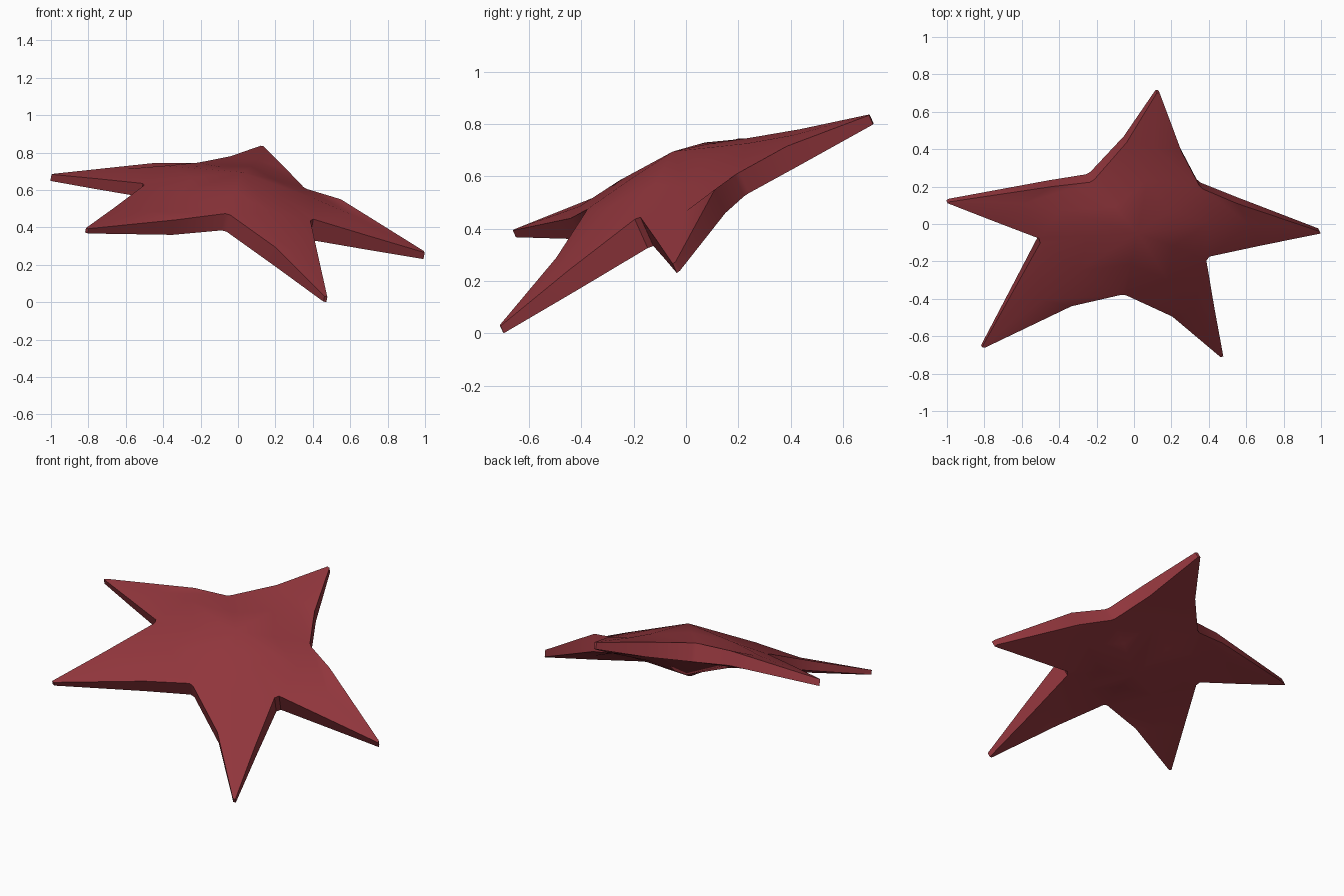
import bpy
import bmesh
from mathutils import Vector

cube = bpy.data.objects.get("Cube")
if cube:
    bpy.data.objects.remove(cube, do_unlink=True)

# One flat colour for the whole body
red = bpy.data.materials.new("dark_red")
colour = (0.28, 0.036, 0.045, 1)
red.diffuse_color = colour
red.use_nodes = True
red.node_tree.nodes["Principled BSDF"].inputs["Base Color"].default_value = colour

# Rim, counter-clockwise from above: x, y, top z, bottom z
# Each arm has four entries: tip, edge middle, notch, next arm's edge middle
rim = [
    (0.995, -0.045, 0.27, 0.235), (0.55, 0.11, 0.55, 0.46),
    (0.36, 0.195, 0.61, 0.53), (0.255, 0.385, 0.715, 0.635),
    (0.13, 0.70, 0.835, 0.80), (-0.04, 0.435, 0.78, 0.705),
    (-0.225, 0.23, 0.745, 0.65), (-0.44, 0.20, 0.745, 0.67),
    (-0.99, 0.115, 0.685, 0.65), (-0.75, 0.015, 0.66, 0.605),
    (-0.505, -0.09, 0.63, 0.56), (-0.655, -0.375, 0.51, 0.465),
    (-0.805, -0.66, 0.395, 0.37), (-0.335, -0.44, 0.44, 0.36),
    (-0.055, -0.38, 0.47, 0.38), (0.205, -0.495, 0.29, 0.20),
    (0.47, -0.71, 0.03, 0.002), (0.43, -0.45, 0.24, 0.165),
    (0.395, -0.185, 0.44, 0.33), (0.68, -0.115, 0.36, 0.285),
]
COUNT = len(rim)
UP = Vector((0, 0, 1))

bm = bmesh.new()


def rim_points(top):
    """Rim positions; the walls lean with the tilt of the body."""
    points = []
    for x, y, high, low in rim:
        drop = 0 if top else high - low
        points.append(Vector((x - 0.2 * drop, y + 0.45 * drop, high - drop)))
    return points


def build_side(top, centre_at, dome_lift, base_lift, middle_lift):
    """Make one broad side and return its rim vertices in order."""
    points = rim_points(top)
    first, last, ring = [], [], []
    for i, p in enumerate(points):
        if i % 2:
            v = bm.verts.new(p)
            first.append(v)
            last.append(v)
            ring.append(v)
        else:
            # Blunt tips and notches get two corners
            width = 0.008 if i % 4 == 0 else 0.014
            along = (points[(i + 1) % COUNT] - points[i - 1]).normalized() * width
            a, b = bm.verts.new(p - along), bm.verts.new(p + along)
            first.append(a)
            last.append(b)
            ring += [a, b]

    # Dome points halfway from the centre to each notch
    centre = bm.verts.new(centre_at)
    dome = {n: bm.verts.new((centre.co + points[n]) / 2 + UP * dome_lift)
            for n in range(2, COUNT, 4)}

    def face(*verts):
        bm.faces.new(verts if top else verts[::-1])

    for tip in range(0, COUNT, 4):
        n0, m0 = (tip - 2) % COUNT, (tip - 1) % COUNT
        m1, n1 = tip + 1, tip + 2
        base_at = (points[n0] + points[n1]) / 2
        base = bm.verts.new(base_at.lerp(points[tip], 0.04) + UP * base_lift)
        mid = bm.verts.new((points[m0] + points[m1]) / 2 + UP * middle_lift)
        # Arm
        face(last[n0], first[m0], mid)
        face(last[n0], mid, base)
        face(first[m0], first[tip], mid)
        face(first[tip], last[tip], mid)
        face(last[tip], first[m1], mid)
        face(first[m1], first[n1], mid)
        face(first[n1], base, mid)
        # Share of the central dome
        face(centre, dome[n0], base)
        face(dome[n0], last[n0], base)
        face(centre, base, dome[n1])
        face(dome[n1], base, first[n1])
        face(dome[n1], first[n1], last[n1])
    return ring


upper = build_side(True, (0.02, -0.05, 0.695), 0.005, 0.042, 0.01)
lower = build_side(False, (0.0, 0.0, 0.40), 0.02, 0.015, 0.0)

# Walls between the two broad sides
for i in range(len(upper)):
    j = (i + 1) % len(upper)
    bm.faces.new((upper[i], lower[i], lower[j], upper[j]))

bmesh.ops.recalc_face_normals(bm, faces=bm.faces)
mesh = bpy.data.meshes.new("starfish_body")
bm.to_mesh(mesh)
bm.free()
mesh.materials.append(red)

body = bpy.data.objects.new("starfish_body", mesh)
bpy.context.collection.objects.link(body)
bpy.ops.object.select_all(action="DESELECT")
body.select_set(True)
bpy.context.view_layer.objects.active = body
bpy.ops.object.shade_smooth_by_angle(angle=0.7)
